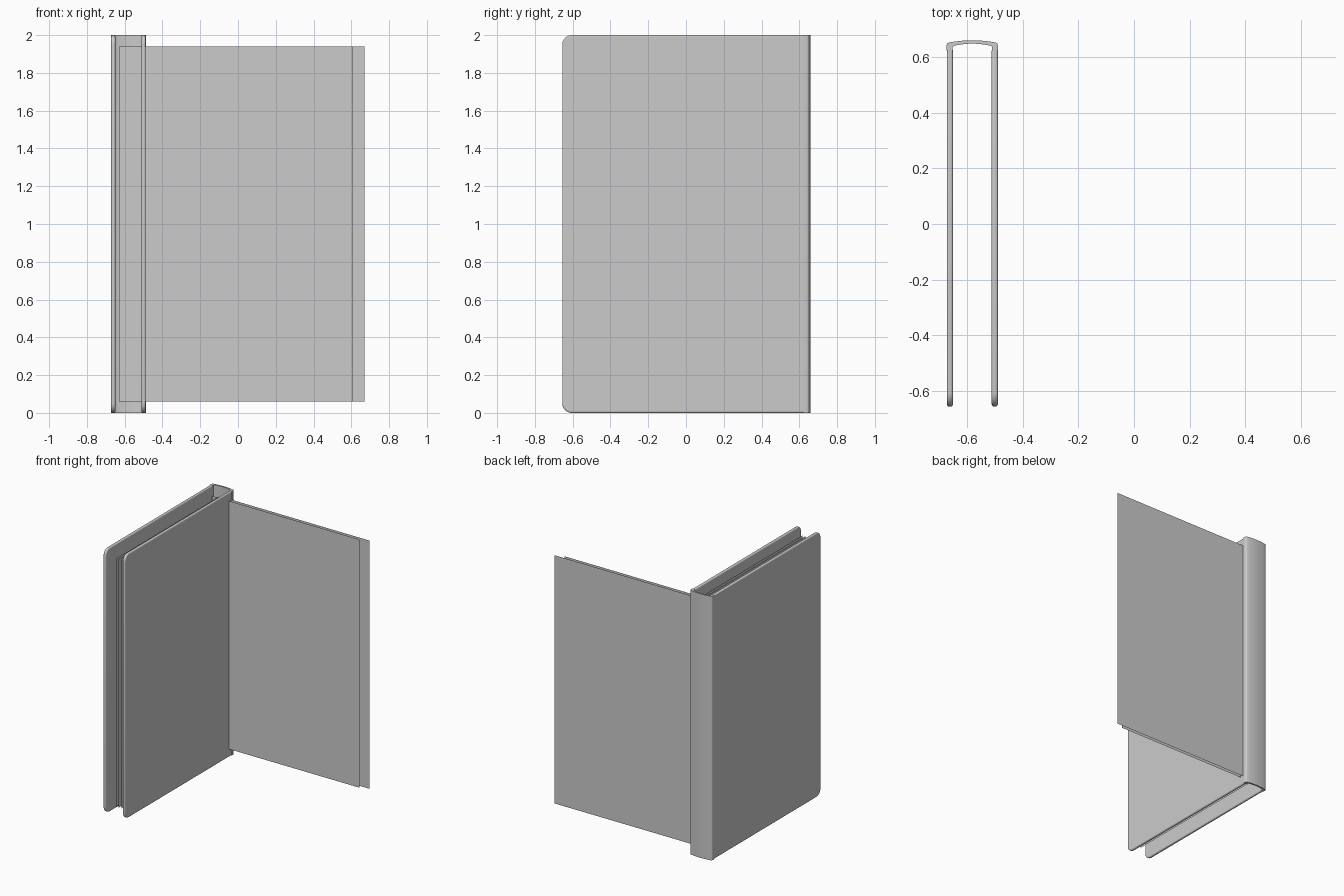
import bpy, bmesh, math

if "Cube" in bpy.data.objects:
    bpy.data.objects.remove(bpy.data.objects["Cube"])

paper = bpy.data.materials.new("plain grey")
paper.diffuse_color = (0.6, 0.6, 0.6, 1)
paper.use_nodes = True
paper.node_tree.nodes["Principled BSDF"].inputs["Base Color"].default_value = paper.diffuse_color

CX = -0.58          # centre of the book block in x
HALF = 0.0925       # half width over both covers
THICK = 0.022       # cover board thickness


def make(name, bm, smooth=True):
    me = bpy.data.meshes.new(name)
    bmesh.ops.recalc_face_normals(bm, faces=bm.faces)
    bm.to_mesh(me)
    bm.free()
    me.materials.append(paper)
    ob = bpy.data.objects.new(name, me)
    bpy.context.collection.objects.link(ob)
    if smooth:
        bpy.ops.object.select_all(action='DESELECT')
        ob.select_set(True)
        bpy.context.view_layer.objects.active = ob
        bpy.ops.object.shade_smooth_by_angle(angle=math.radians(40))
    return ob


def prism(points, direction):
    """Closed outline extruded along a direction."""
    bm = bmesh.new()
    face = bm.faces.new([bm.verts.new(p) for p in points])
    new = bmesh.ops.extrude_face_region(bm, geom=[face])["geom"]
    bmesh.ops.translate(bm, vec=direction,
                        verts=[v for v in new if isinstance(v, bmesh.types.BMVert)])
    return bm


def sheet(name, corners):
    bm = bmesh.new()
    bm.faces.new([bm.verts.new(c) for c in corners])
    return make(name, bm, smooth=False)


# Cover boards: rounded fore-edge corners and softened rims
def cover(name, x):
    r, front, back = 0.05, -0.655, 0.63
    pts = [(x, back, 2), (x, back, 0)]
    for cz, start in ((r, 270), (2 - r, 180)):
        for i in range(7):
            a = math.radians(start - 15 * i)
            pts.append((x, front + r + r * math.cos(a), cz + r * math.sin(a)))
    ob = make(name, prism(pts, (THICK, 0, 0)))
    bev = ob.modifiers.new("soft_rim", 'BEVEL')
    bev.width, bev.segments = 0.008, 3
    bev.limit_method, bev.angle_limit = 'ANGLE', math.radians(40)


cover("left_cover", CX - HALF + 0.001)
cover("right_cover", CX + HALF - THICK - 0.001)

# Spine: gently bowed strip with rounded shoulders reaching the boards
N = 10
outer = [(-HALF, 0.622), (-HALF, 0.642), (-HALF + 0.003, 0.648)]
inner = [(-HALF + THICK, 0.622), (-HALF + THICK, 0.636)]
for i in range(N + 1):
    t = -1 + 2 * i / N
    outer.append((t * (HALF - 0.009), 0.651 + 0.008 * (1 - t * t)))
    inner.append((t * (HALF - THICK - 0.004), 0.639 + 0.008 * (1 - t * t)))
outer += [(HALF - 0.003, 0.648), (HALF, 0.642), (HALF, 0.622)]
inner += [(HALF - THICK, 0.636), (HALF - THICK, 0.622)]
make("spine", prism([(CX + x, y, 0) for x, y in outer + inner[::-1]], (0, 0, 2)))

# Two pages turned out to the side
Z0, Z1, W = 0.06, 1.94, 1.235
for name, x, y in (("front_open_page", -0.63, 0.59), ("rear_open_page", -0.565, 0.615)):
    sheet(name, [(x, y, Z0), (x + W, y, Z0), (x + W, y, Z1), (x, y, Z1)])

# Closed pages between the covers
for i, x in enumerate((-0.585, -0.563, -0.54)):
    sheet(f"closed_page_{i + 1}", [(x, 0.61, Z0), (x, 0.61 - W, Z0), (x, 0.61 - W, Z1), (x, 0.61, Z1)])
